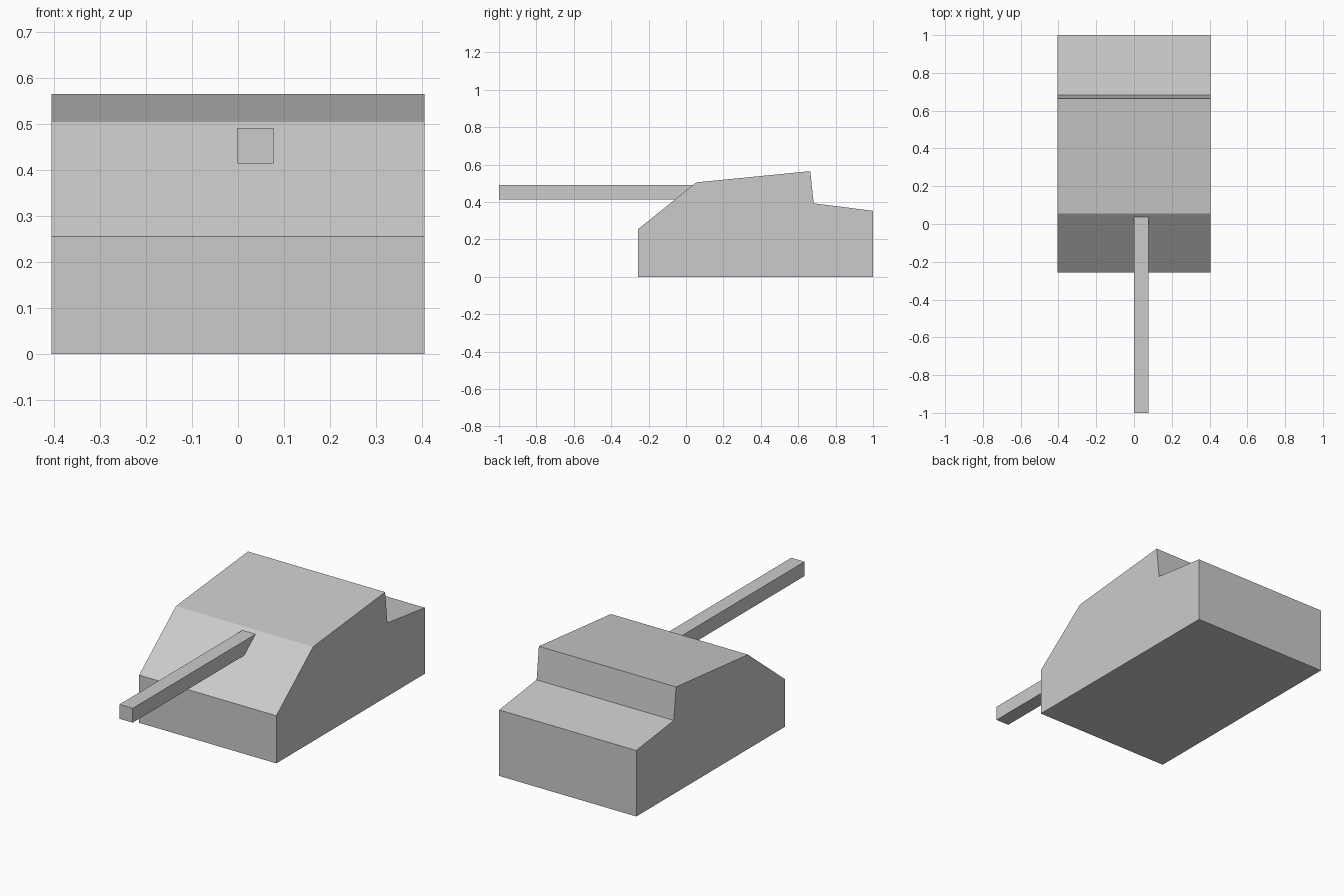
import bpy, bmesh

if "Cube" in bpy.data.objects:
    bpy.data.objects.remove(bpy.data.objects["Cube"])


def extrude_profile(name, profile, x0, x1):
    """Extrude a (y, z) outline along x into a closed flat-shaded solid."""
    bm = bmesh.new()
    face = bm.faces.new([bm.verts.new((x0, y, z)) for y, z in profile])
    ext = bmesh.ops.extrude_face_region(bm, geom=[face], use_keep_orig=True)
    moved = [v for v in ext["geom"] if isinstance(v, bmesh.types.BMVert)]
    bmesh.ops.translate(bm, verts=moved, vec=(x1 - x0, 0, 0))
    bmesh.ops.recalc_face_normals(bm, faces=bm.faces[:])
    mesh = bpy.data.meshes.new(name)
    bm.to_mesh(mesh)
    bm.free()
    obj = bpy.data.objects.new(name, mesh)
    bpy.context.collection.objects.link(obj)
    return obj


# Main body: sloped front, raised roof, stepped rear deck
extrude_profile("body", [
    (-0.256, 0), (1.0, 0), (1.0, 0.353), (0.683, 0.393),
    (0.664, 0.565), (0.055, 0.505), (-0.256, 0.255),
], -0.406, 0.406)

# Square barrel, off centre, its rear end cut flush with the front slope
extrude_profile("barrel", [
    (-1.0, 0.414), (-0.058, 0.414), (0.038, 0.491), (-1.0, 0.491),
], -0.001, 0.077)
